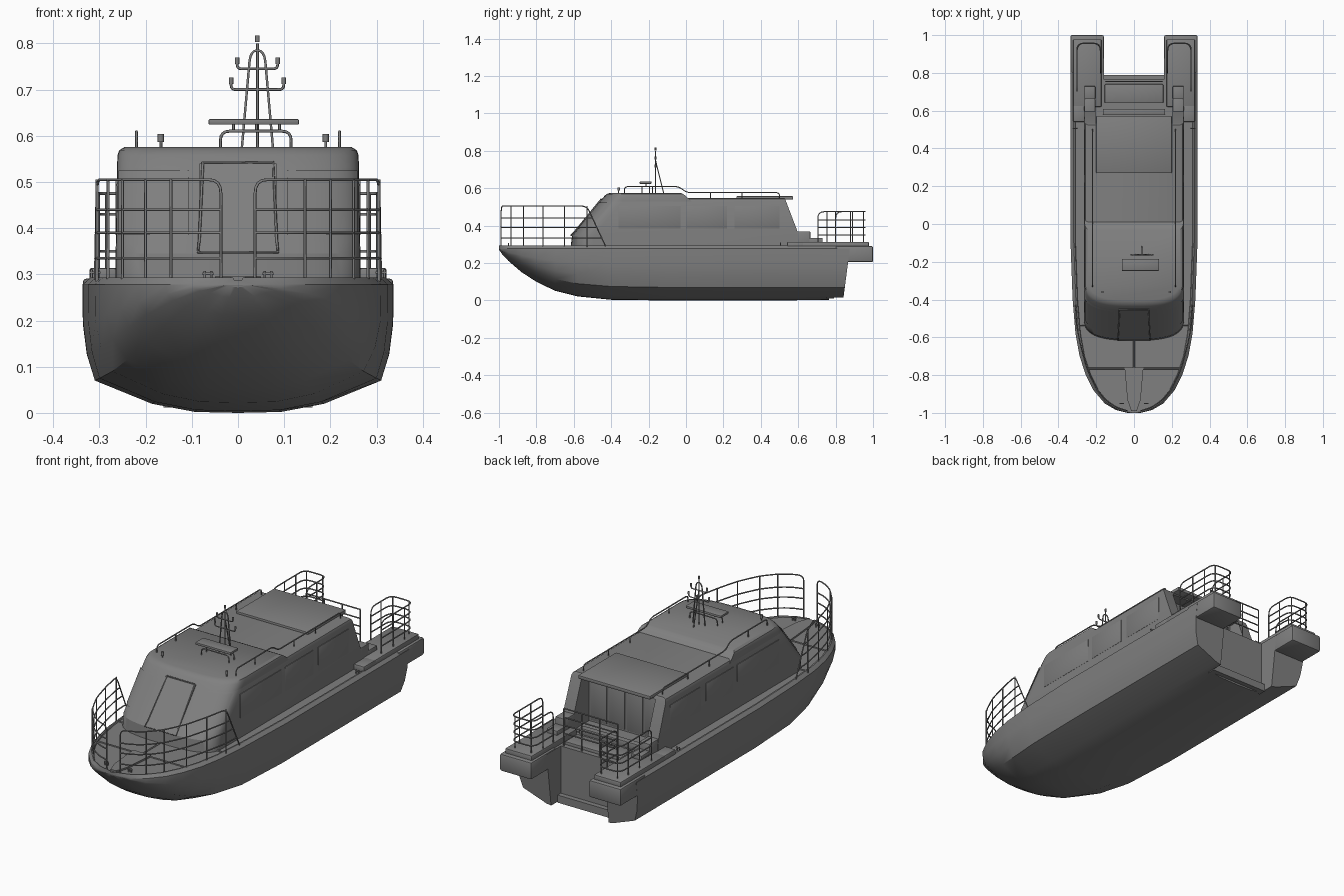
import bpy, bmesh, math
from mathutils import Vector

if "Cube" in bpy.data.objects:
    bpy.data.objects.remove(bpy.data.objects["Cube"])

grey = bpy.data.materials.new("dark_grey_paint")
grey.diffuse_color = (.215, .215, .215, 1)
grey.use_nodes = True
grey.node_tree.nodes["Principled BSDF"].inputs["Base Color"].default_value = grey.diffuse_color


def shade(ob, angle=30):
    bpy.ops.object.select_all(action='DESELECT')
    ob.select_set(True)
    bpy.context.view_layer.objects.active = ob
    bpy.ops.object.shade_smooth_by_angle(angle=math.radians(angle))


def finish(name, bm, angle=30):
    bmesh.ops.recalc_face_normals(bm, faces=bm.faces)
    me = bpy.data.meshes.new(name)
    bm.to_mesh(me)
    bm.free()
    me.materials.append(grey)
    ob = bpy.data.objects.new(name, me)
    bpy.context.collection.objects.link(ob)
    shade(ob, angle)
    return ob


def loft(name, rings, angle=30):
    bm = bmesh.new()
    vs = [[bm.verts.new(p) for p in r] for r in rings]
    n = len(rings[0])
    for a, b in zip(vs, vs[1:]):
        for i in range(n):
            j = (i + 1) % n
            bm.faces.new((a[i], a[j], b[j], b[i]))
    bm.faces.new(vs[0])
    bm.faces.new(vs[-1])
    return finish(name, bm, angle)


def box(name, x, y, z, bevel=0.0):
    bm = bmesh.new()
    bmesh.ops.create_cube(bm, size=1)
    for v in bm.verts:
        v.co = [(r[0] + r[1]) / 2 + c * (r[1] - r[0]) for c, r in zip(v.co, (x, y, z))]
    if bevel:
        bmesh.ops.bevel(bm, geom=bm.edges[:], offset=bevel, segments=2, affect='EDGES', profile=0.5)
    return finish(name, bm)


def pair(name, x, y, z, bevel=0.0):
    box(name + "_right", x, y, z, bevel)
    box(name + "_left", (-x[1], -x[0]), y, z, bevel)


def cut(ob, x, y, z):
    c = box("cutter", x, y, z)
    c.hide_render = True
    m = ob.modifiers.new("cut", 'BOOLEAN')
    m.operation, m.object, m.solver = 'DIFFERENCE', c, 'EXACT'
    ob.modifiers.move(len(ob.modifiers) - 1, 0)
    bpy.context.view_layer.objects.active = ob
    bpy.ops.object.modifier_apply(modifier=m.name)
    bpy.data.objects.remove(c)
    shade(ob)


def fillet(pts, r):
    pts = [Vector(p) for p in pts]
    out = [pts[0]]
    for a, b, c in zip(pts, pts[1:], pts[2:]):
        p = b + (a - b).normalized() * min(r, (a - b).length / 2)
        q = b + (c - b).normalized() * min(r, (c - b).length / 2)
        out += [p * (1 - t)**2 + b * 2 * t * (1 - t) + q * t * t for t in (0, .25, .5, .75, 1)]
    return out + [pts[-1]]


def tubes(name, paths, r=0.0032):
    cu = bpy.data.curves.new(name, 'CURVE')
    cu.dimensions = '3D'
    cu.bevel_depth, cu.bevel_resolution, cu.use_fill_caps = r, 1, True
    cu.materials.append(grey)
    for path in paths:
        s = cu.splines.new('POLY')
        s.points.add(len(path) - 1)
        for p, co in zip(s.points, path):
            p.co = (*co, 1)
    ob = bpy.data.objects.new(name, cu)
    bpy.context.collection.objects.link(ob)
    bpy.ops.object.select_all(action='DESELECT')
    ob.select_set(True)
    bpy.context.view_layer.objects.active = ob
    bpy.ops.object.convert(target='MESH')


def mirrored(paths):
    return paths + [[(-p[0], p[1], p[2]) for p in path] for path in paths]


# hull: stations of y, deck half width, keel z, chine half width, chine z
stations = [(-1, .035, .272, .02, .276), (-.985, .095, .25, .06, .26), (-.95, .155, .212, .11, .232),
            (-.88, .215, .152, .16, .19), (-.8, .255, .1, .2, .152), (-.7, .288, .052, .24, .115),
            (-.58, .31, .022, .272, .09), (-.4, .325, .004, .3, .075), (-.1, .336, 0, .31, .07),
            (.4, .337, 0, .31, .07), (.84, .337, .003, .31, .07)]
rings = []
for y, w, k, cw, cz in stations:
    half = [(0, k), (cw * .3, k + .03 * (cz - k)), (cw * .6, k + .28 * (cz - k)), (cw, cz),
            (cw + .65 * (w - cw), cz + .28 * (.275 - cz)), (w - .001, cz + .6 * (.275 - cz)), (w, .278),
            (w - .017, .293), (w - .024, .293), (w - .027, .287), (0, .287)]
    half += [(-x, z) for x, z in half[-2:0:-1]]
    rake = .13 if y > .8 else 0
    rings.append([(x, y + rake * z, z) for x, z in half])
hull = loft("hull", rings)
cut(hull, (-.16, .16), (.765, 1.2), (-.1, .4))
box("notch_step", (-.161, .161), (.75, .79), (.012, .05))

# stern pods, raised side decks, lockers and steps
pair("stern_pod", (.16, .336), (.80, 1.0), (.205, .291), .008)
pair("aft_side_deck", (.172, .322), (.62, .978), (.28, .314), .006)
pair("aft_coaming", (.262, .322), (.54, .64), (.28, .314), .006)
pair("cockpit_locker", (.205, .263), (.55, .665), (.28, .37), .006)
pair("locker_step", (.205, .263), (.66, .73), (.30, .335), .004)
box("cockpit_hatch", (-.155, .155), (.64, .74), (.28, .302), .004)
box("door_sill", (-.165, .165), (.58, .61), (.28, .318), .003)


# cabin: stacked outlines with rounded front
def arc(w, f, d, z, a0=0, a1=math.pi, n=28):
    pts = []
    for i in range(n + 1):
        a = a0 + (a1 - a0) * i / n
        c, s = math.cos(a), max(0, math.sin(a))
        pts.append((math.copysign(w * abs(c)**.7, c), f + d * (1 - s**.7), z))
    return pts


def outline(w, f, rear, z):
    return arc(w, f, .12, z) + [(-w, rear, z), (w, rear, z)]


cabin = loft("cabin", [outline(.265, -.617, .6, .28), outline(.265, -.61, .6, .345),
                       outline(.2645, -.588, .595, .372), outline(.262, -.46, .535, .53),
                       outline(.257, -.45, .53, .542), outline(.245, -.44, .525, .547)])
cut(cabin, (-.205, .205), (.475, .8), (.292, .53))
loft("wheelhouse_roof", [outline(.262, -.46, .03, .53), outline(.261, -.437, .0, .558),
                         outline(.257, -.425, -.015, .569), outline(.245, -.405, -.03, .576)])
box("aft_roof_hatch", (-.2, .2), (.27, .572), (.54, .558), .004)

# rear door leaves
for i, x in enumerate((-.15, -.05, .05, .15)):
    box(f"door_leaf_{i}", (x - .045, x + .045), (.468, .48), (.30, .52), .003)

# centre windscreen panel and frame
bars = [[(-.083, y, z), (.083, y, z), (.083, y + .03, z), (-.083, y + .03, z)]
        for z, y in ((.345, -.615), (.372, -.593), (.54, -.457))]
loft("centre_windscreen", bars)
tubes("windscreen_frame", [[(-.076, -.454, .543), (-.084, -.594, .372), (-.087, -.616, .348),
                            (.087, -.616, .348), (.084, -.594, .372), (.076, -.454, .543), (-.076, -.454, .543)]], .003)

# side windscreens and side windows
for side, a0, a1 in (("right", .3, 1.3), ("left", math.pi - 1.3, math.pi - .3)):
    bm = bmesh.new()
    rows = [[bm.verts.new(p) for p in arc(.267, f, .12, z, a0, a1, 10)]
            for z, f in ((.385, -.581), (.525, -.467))]
    for i in range(10):
        bm.faces.new((rows[0][i], rows[0][i + 1], rows[1][i + 1], rows[1][i]))
    finish("windscreen_" + side, bm)
for i, (y0, y1) in enumerate(((-.36, -.03), (0, .22), (.26, .5))):
    pair(f"side_window_{i}", (.255, .2652), (y0, y1), (.385, .505), .001)

# bow railing
deck = [(.037, -.988), (.09, -.972), (.145, -.935), (.2, -.87), (.25, -.765), (.281, -.65), (.305, -.53)]
foot = (.309, -.43, .29)
paths = [fillet([(*deck[0], .29), (*deck[0], .505)] + [(x, y, .505) for x, y in deck[1:]] + [foot], .03)]
for z in (.335, .39, .44):
    t = (z - .29) / .215
    end = Vector(foot).lerp(Vector((*deck[-1], .505)), t)
    paths.append(fillet([(x, y, z) for x, y in deck] + [end], .03))
paths += [[(x, y, .285), (x, y, .505)] for x, y in deck[2:]]
tubes("bow_railing", mirrored(paths))

# stern railings around the pods and across the notch
paths = [fillet([(.302, .705, .30), (.302, .705, .475), (.302, .957, .475), (.178, .957, .475),
                 (.178, .80, .475), (.178, .80, .30)], .035)]
for z in (.35, .39, .43):
    paths.append(fillet([(.302, .705, z), (.302, .957, z), (.178, .957, z), (.178, .80, z)], .04))
for x, y in ((.302, .80), (.302, .89), (.285, .95), (.195, .95), (.178, .88)):
    paths.append([(x, y, .30), (x, y, .475)])
tubes("stern_railing", mirrored(paths))
paths = [[(-.15, .755, z), (.15, .755, z)] for z in (.35, .39, .43, .475)]
paths += [[(x, .755, .285), (x, .755, .475)] for x in (-.15, -.05, .05, .15)]
tubes("notch_railing", paths)

# roof hand rails
rail = fillet([(.22, -.33, .57), (.22, -.33, .609), (.22, -.04, .609), (.22, .005, .577), (.22, .5, .577), (.22, .5, .54)], .02)
posts = [[(.22, y, z - .04), (.22, y, z)] for y, z in ((-.18, .609), (.13, .577), (.3, .577))]
tubes("roof_rail", mirrored([rail] + posts))

# radar bench and bar
for i, y in enumerate((-.235, -.195)):
    tubes(f"radar_stand_{i}", [fillet([(-.038, y, .57), (-.038, y, .61), (.115, y, .61), (.115, y, .57)], .02)])
tubes("radar_posts", [[(x, -.215, .608), (x, -.215, .63)] for x in (-.01, .04, .09)])
box("radar_bar", (-.064, .132), (-.248, -.185), (.624, .636), .003)

# mast with cross arms and lamps
my, mx = -.163, .042
paths = [fillet([(.008, my, .57), (.027, my, .785), (.057, my, .785), (.076, my, .57)], .025),
         [(mx, my, .57), (mx, my, .80)], [(mx, my, .75), (mx, -.12, .575)]]
for hw, z in ((.044, .745), (.057, .70)):
    paths.append(fillet([(mx - hw, my, z + .02), (mx - hw, my, z), (mx + hw, my, z), (mx + hw, my, z + .02)], .01))
tubes("mast", paths, .003)
lamps = [(mx + s * hw, my, z) for hw, z in ((.044, .755), (.057, .712)) for s in (1, -1)]
tubes("mast_lamps", [[p, (p[0], p[1], p[2] + .014)] for p in lamps + [(mx, my, .803)]], .005)

# roof search lamps
tubes("lamp_stems", [[(x, -.36, .565), (x, -.36, .59)] for x in (-.167, .19)], .003)
tubes("roof_lamps", [[(x, -.36, .587), (x, -.36, .604)] for x in (-.167, .19)], .007)

# foredeck: anchor hatch, deck seams, mooring bitts
loft("anchor_hatch", [[(-.05, -.76, z), (.05, -.76, z), (.035, -.93, z), (.015, -.99, z), (-.015, -.99, z), (-.035, -.93, z)]
                      for z in (.28, .295)])
tubes("deck_seams", [[(-.24, -.765, .288), (.24, -.765, .288)], [(0, -.76, .288), (0, -.6, .288)]]
      + mirrored([[(.24, -.535, .288), (.29, -.535, .288)]]), .004)
for n, x, y, z in (("bow_bitt", .065, -.95, .287), ("stern_bitt", .31, .505, .29)):
    tubes(n, mirrored([[(x - .007, y, z), (x - .007, y, z + .02)], [(x + .007, y, z), (x + .007, y, z + .02)],
                       [(x - .012, y, z + .014), (x + .012, y, z + .014)]]), .003)
